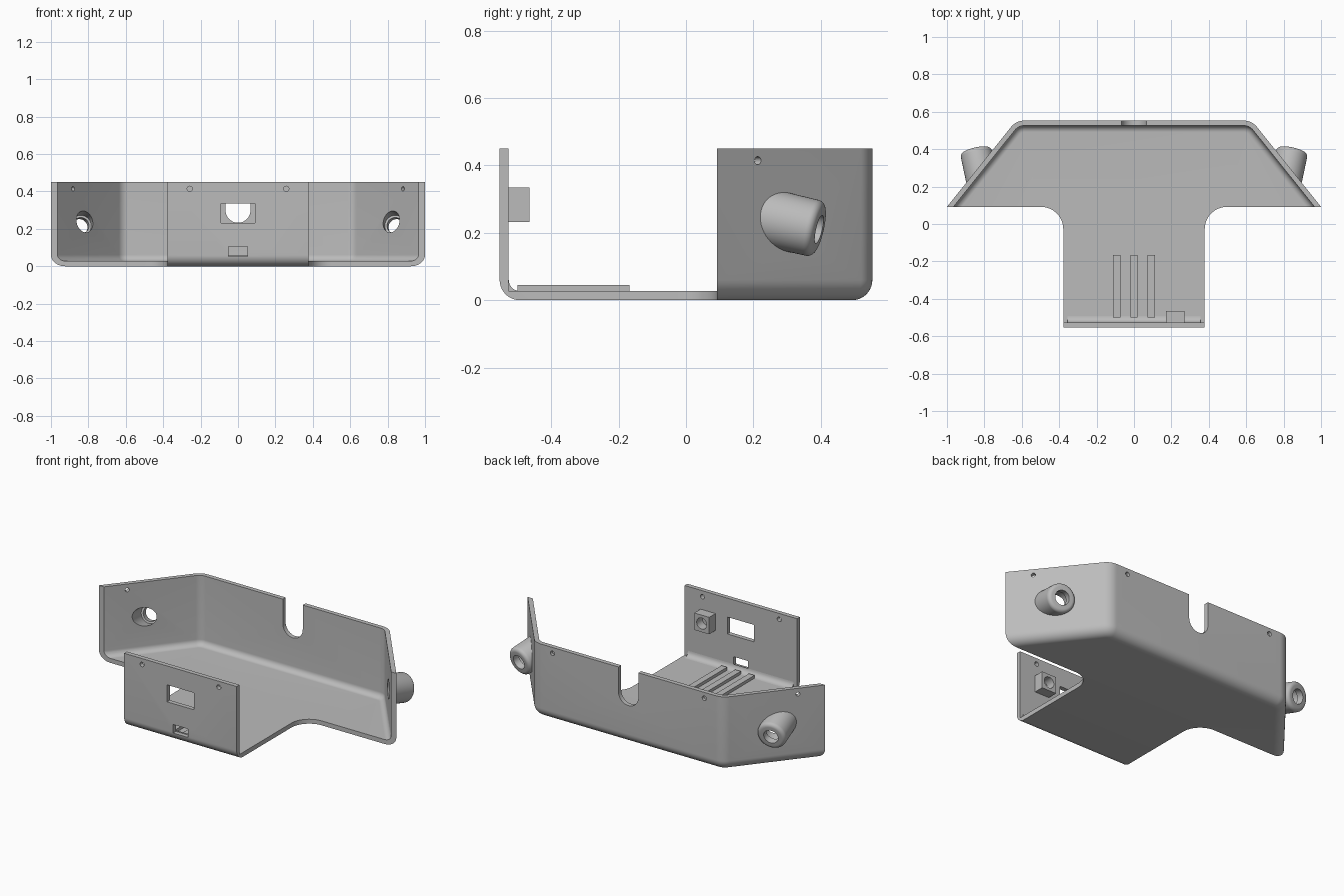
import bpy, bmesh, math
from mathutils import Vector

if "Cube" in bpy.data.objects:
    bpy.data.objects.remove(bpy.data.objects["Cube"])

grey = bpy.data.materials.new("plain grey")
grey.use_nodes = True
COLOUR = (0.5, 0.5, 0.5, 1)
grey.diffuse_color = COLOUR
grey.node_tree.nodes["Principled BSDF"].inputs["Base Color"].default_value = COLOUR

T = 0.027            # sheet thickness
H = 0.45             # wall height
FRONT = 0.092        # front edge of the wide tray
BACK = 0.553
STEM = 0.378         # half width of the stem
HALF_PI = math.pi / 2


def loft(name, rings):
    """Closed solid through a stack of rings with equal point counts."""
    bm = bmesh.new()
    loops = [[bm.verts.new(p) for p in ring] for ring in rings]
    n = len(loops[0])
    for a, b in zip(loops, loops[1:]):
        for i in range(n):
            j = (i + 1) % n
            bm.faces.new((a[i], a[j], b[j], b[i]))
    bm.faces.new(loops[0][::-1])
    bm.faces.new(loops[-1])
    bmesh.ops.recalc_face_normals(bm, faces=bm.faces[:])
    mesh = bpy.data.meshes.new(name)
    bm.to_mesh(mesh)
    bm.free()
    mesh.materials.append(grey)
    ob = bpy.data.objects.new(name, mesh)
    bpy.context.collection.objects.link(ob)
    return ob


def box(name, x0, x1, y0, y1, z0, z1):
    return loft(name, [[(x0, y0, z), (x1, y0, z), (x1, y1, z), (x0, y1, z)] for z in (z0, z1)])


def turned(name, base, axis, profile, sides=48):
    """Round solid from (distance, radius) pairs along an axis."""
    turn = Vector(axis).to_track_quat('Z', 'Y')
    rings = []
    for t, r in profile:
        rings.append([Vector(base) + turn @ Vector((r * math.cos(k * math.tau / sides),
                                                    r * math.sin(k * math.tau / sides), t))
                      for k in range(sides)])
    return loft(name, rings)


def combine(target, tool, operation):
    mod = target.modifiers.new("join", 'BOOLEAN')
    mod.operation, mod.solver, mod.object = operation, 'EXACT', tool
    bpy.context.view_layer.objects.active = target
    bpy.ops.object.modifier_apply(modifier=mod.name)
    bpy.data.objects.remove(tool)


# Tray outline: rounded rear corners, slanted sides, straight front
slant = Vector((0.37, -0.461)).normalized()
normal = Vector((-slant.y, slant.x))
turn_angle = math.acos(slant.x)
CORNER_R = 0.09
centre = Vector((0.63 - CORNER_R * math.tan(turn_angle / 2), BACK - CORNER_R))


def outline(inset, z, front):
    r = CORNER_R - inset
    half = [centre + r * Vector((math.sin(a), math.cos(a)))
            for a in (turn_angle * k / 10 for k in range(11))]
    end = half[-1] + slant * ((front - half[-1].y) / slant.y)
    half.append(end)
    return [(p.x, p.y, z) for p in half] + [(-p.x, p.y, z) for p in reversed(half)]


def tray(name, inset, floor, radius, top, front):
    rings = []
    for k in range(11):
        a = HALF_PI * k / 10
        rings.append(outline(inset + radius * (1 - math.sin(a)),
                             floor + radius * (1 - math.cos(a)), front))
    return loft(name, rings + [outline(inset, top, front)])


body = tray("case_body", 0, 0, 0.06, H, FRONT)

# Angled sockets on the slanted walls
for s in (-1, 1):
    axis = Vector((s * 0.22, 1, -0.23)).normalized()
    tip = Vector((s * 0.847, 0.395, 0.21))
    edge = [(-0.022 + 0.022 * math.sin(a), 0.063 + 0.022 * math.cos(a))
            for a in (HALF_PI * k / 6 for k in range(7))]
    combine(body, turned("socket", tip, axis, [(-0.26, 0.087)] + edge), 'UNION')

combine(body, tray("cavity", T, T, 0.035, 0.6, -0.1), 'DIFFERENCE')

for s in (-1, 1):
    axis = Vector((s * 0.22, 1, -0.23)).normalized()
    tip = Vector((s * 0.847, 0.395, 0.21))
    combine(body, turned("bore", tip, axis,
                         [(-0.3, 0.055), (-0.04, 0.055), (-0.04, 0.043), (0.1, 0.043)]), 'DIFFERENCE')
    # Screw holes in the slanted walls
    n = Vector((s * normal.x, normal.y, 0))
    combine(body, turned("screw_hole", Vector((s * 0.895, 0.207, 0.414)) - n * 0.06, n,
                         [(0, 0.012), (0.12, 0.012)], 20), 'DIFFERENCE')
    # Shallow screw holes in the rear wall
    combine(body, turned("rear_dimple", (s * 0.51, BACK - 0.018, 0.414), (0, 1, 0),
                         [(0, 0.014), (0.1, 0.014)], 20), 'DIFFERENCE')

# U-shaped notch in the rear wall
notch = [(0.067, 0.6)] + [(0.067 * math.cos(a), 0.3 - 0.067 * math.sin(a))
                          for a in (math.pi * k / 24 for k in range(25))] + [(-0.067, 0.6)]
combine(body, loft("notch", [[(x, y, z) for x, z in notch] for y in (0.45, 0.7)]), 'DIFFERENCE')

# Stem floor and front wall as one bent sheet
Y0 = -BACK
R = 0.06
bend = [(Y0 + R * (1 - math.sin(a)), R * (1 - math.cos(a))) for a in (HALF_PI * k / 10 for k in range(11))]
sheet = [(FRONT, 0)] + bend + [(Y0, H), (Y0 + T, H), (Y0 + T, T), (FRONT, T)]
stem = loft("stem", [[(x, y, z) for y, z in sheet] for x in (-STEM, STEM)])

# Openings in the front wall
combine(stem, box("window", -0.09, 0.09, -0.7, -0.5, 0.232, 0.335), 'DIFFERENCE')
combine(stem, box("port", -0.05, 0.05, -0.7, -0.5, 0.053, 0.105), 'DIFFERENCE')
for s in (-1, 1):
    combine(stem, turned("front_hole", (s * 0.258, -0.7, 0.414), (0, 1, 0),
                         [(0, 0.014), (0.2, 0.014)], 20), 'DIFFERENCE')
combine(body, stem, 'UNION')

# Rounded inside corners where the stem meets the tray
G = 0.12
for s in (-1, 1):
    web = [(STEM, FRONT)] + [(STEM + G * (1 - math.sin(a)), FRONT - G * (1 - math.cos(a)))
                             for a in (HALF_PI * k / 12 for k in range(13))]
    combine(body, loft("web", [[(s * x, y, z) for x, y in web] for z in (0, T)]), 'UNION')

# Inner fillet behind the front wall
F = 0.033
cove = [(Y0 + T, T)] + [(Y0 + T + F * (1 - math.sin(a)), T + F * (1 - math.cos(a)))
                        for a in (HALF_PI * k / 6 for k in range(7))]
fillet = loft("front_fillet", [[(x, y, z) for y, z in cove] for x in (-0.355, 0.355)])

# Floor ribs
ribs = [box("floor_rib", x - 0.019, x + 0.019, -0.5, -0.167, T - 0.004, 0.045) for x in (-0.092, 0, 0.092)]

# Block with a blind hole behind the front wall
block = box("mount_block", 0.17, 0.27, Y0 + T - 0.004, -0.465, 0.232, 0.335)
combine(block, turned("blind_hole", (0.22, -0.52, 0.284), (0, 1, 0), [(0, 0.034), (0.1, 0.034)], 32), 'DIFFERENCE')

for ob in [body, fillet, block] + ribs:
    bpy.ops.object.select_all(action='DESELECT')
    ob.select_set(True)
    bpy.context.view_layer.objects.active = ob
    bpy.ops.object.shade_smooth_by_angle(angle=math.radians(30))
